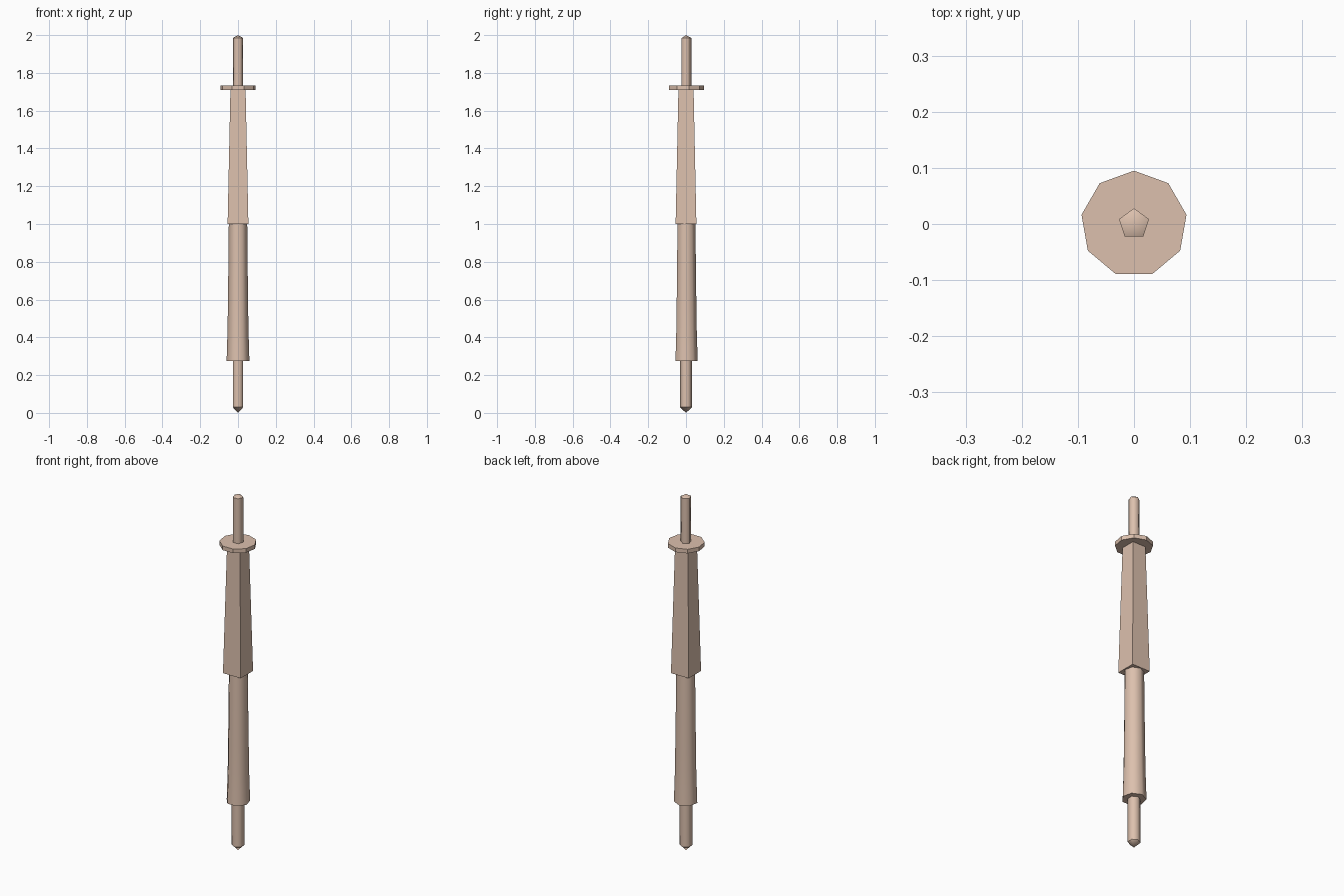
import bpy
from math import sin, cos, pi

if "Cube" in bpy.data.objects:
    bpy.data.objects.remove(bpy.data.objects["Cube"])


def lathe(name, sides, profile, smooth=False, turn=0.0, sharp_rings=()):
    """Stack regular polygon rings (radius, z); a radius of 0 makes a point."""
    verts, rings, faces, smooth_flags = [], [], [], []
    for r, z in profile:
        n = 1 if r == 0 else sides
        start = len(verts)
        for i in range(n):
            a = pi / 2 + turn + 2 * pi * i / sides
            verts.append((r * cos(a), r * sin(a), z))
        rings.append(list(range(start, start + n)))
    for lo, hi in zip(rings, rings[1:]):
        for i in range(sides):
            j = (i + 1) % sides
            if len(lo) == 1:
                faces.append((lo[0], hi[j], hi[i]))
            elif len(hi) == 1:
                faces.append((lo[i], lo[j], hi[0]))
            else:
                faces.append((lo[i], lo[j], hi[j], hi[i]))
            smooth_flags.append(smooth)
    for ring, flip in ((rings[0], True), (rings[-1], False)):
        if len(ring) > 1:
            faces.append(tuple(reversed(ring)) if flip else tuple(ring))
            smooth_flags.append(False)
    mesh = bpy.data.meshes.new(name)
    mesh.from_pydata(verts, [], faces)
    mesh.polygons.foreach_set("use_smooth", smooth_flags)
    for e in mesh.edges:
        if any(all(v in rings[k] for v in e.vertices) for k in sharp_rings):
            e.use_edge_sharp = True
    obj = bpy.data.objects.new(name, mesh)
    bpy.context.collection.objects.link(obj)
    obj.data.materials.append(skin)
    return obj


skin = bpy.data.materials.new("pale_tan")
skin.diffuse_color = (0.72, 0.53, 0.42, 1)
skin.use_nodes = True
skin.node_tree.nodes["Principled BSDF"].inputs["Base Color"].default_value = skin.diffuse_color

# Six-sided lower rod with a pointed foot
lathe("lower_rod", 6, [(0, 0), (0.032, 0.03), (0.032, 0.3)], True, sharp_rings=(1, 2))

# Seven-sided grip, flaring towards its lower end
lathe("grip", 7, [(0.062, 0.275), (0.0595, 0.35), (0.0565, 0.45), (0.0545, 0.6),
                  (0.052, 0.8), (0.05, 1.01)], True, sharp_rings=(0, 5))

# Square tapered shaft
lathe("square_shaft", 4, [(0.055 * 2 ** 0.5, 1.0), (0.04 * 2 ** 0.5, 1.715)], turn=pi / 4)

# Nine-sided collar disc
lathe("collar", 9, [(0.095, 1.71), (0.095, 1.733)])

# Five-sided upper rod with a blunt tip
lathe("upper_rod", 5, [(0.028, 1.72), (0.028, 1.985), (0, 2.0)], True, sharp_rings=(0, 1))
